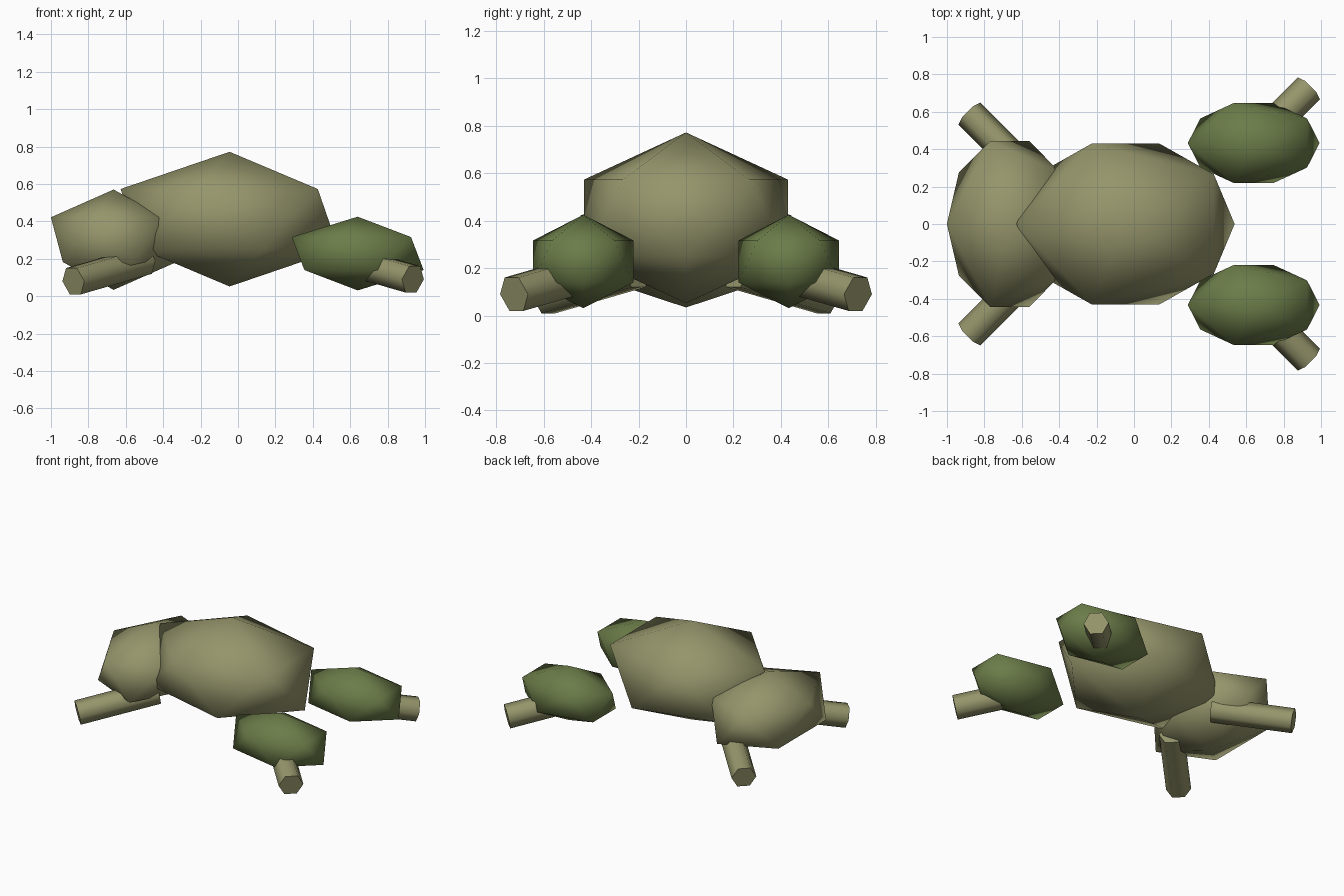
import bpy
from math import pi
from mathutils import Vector, Matrix

cube = bpy.data.objects.get("Cube")
if cube:
    bpy.data.objects.remove(cube, do_unlink=True)


def make_material(name, rgb):
    mat = bpy.data.materials.new(name)
    mat.use_nodes = True
    color = (*rgb, 1)
    mat.diffuse_color = color
    mat.node_tree.nodes["Principled BSDF"].inputs["Base Color"].default_value = color
    return mat


olive = make_material("pale olive", (0.30, 0.30, 0.148))
green = make_material("moss green", (0.148, 0.202, 0.066))


def ellipsoid(name, centre, radii, mat):
    """Twenty-sided faceted ball, turned so its high point faces -x."""
    bpy.ops.mesh.primitive_ico_sphere_add(subdivisions=1, radius=1)
    obj = bpy.context.object
    obj.name = name
    turn = Matrix.Rotation(pi, 4, "Z")
    obj.data.transform(Matrix.Diagonal((*radii, 1)) @ turn)
    obj.location = centre
    bpy.ops.object.shade_smooth()
    obj.data.materials.append(mat)
    return obj


def leg(name, foot, hip, radius=0.083):
    """Hexagonal rod between two points with flat top and bottom sides."""
    foot, hip = Vector(foot), Vector(hip)
    axis = hip - foot
    bpy.ops.mesh.primitive_cylinder_add(vertices=6, radius=radius, depth=axis.length)
    obj = bpy.context.object
    obj.name = name
    # Corner axis stays horizontal
    z = axis.normalized()
    y = Vector((0, 0, 1)).cross(z).normalized()
    x = y.cross(z)
    rot = Matrix((x, y, z)).transposed().to_4x4()
    obj.data.transform(Matrix.Translation((foot + hip) / 2) @ rot)
    # Rounded sides, flat caps
    for poly in obj.data.polygons:
        poly.use_smooth = len(poly.vertices) == 4
    obj.data.materials.append(olive)
    return obj


# Torso and head
ellipsoid("body", (-0.045, 0, 0.412), (0.652, 0.506, 0.36), olive)
ellipsoid("head", (-0.665, 0, 0.302), (0.375, 0.523, 0.268), olive)

# Paired thighs and legs
for side, s in (("right", -1), ("left", 1)):
    ellipsoid(side + "_thigh", (0.64, s * 0.433, 0.228), (0.394, 0.25, 0.197), green)
    leg(side + "_fore_leg", (-0.88, s * 0.59, 0.08), (-0.50, s * 0.21, 0.19))
    leg(side + "_hind_leg", (0.935, s * 0.725, 0.09), (0.555, s * 0.345, 0.20))
